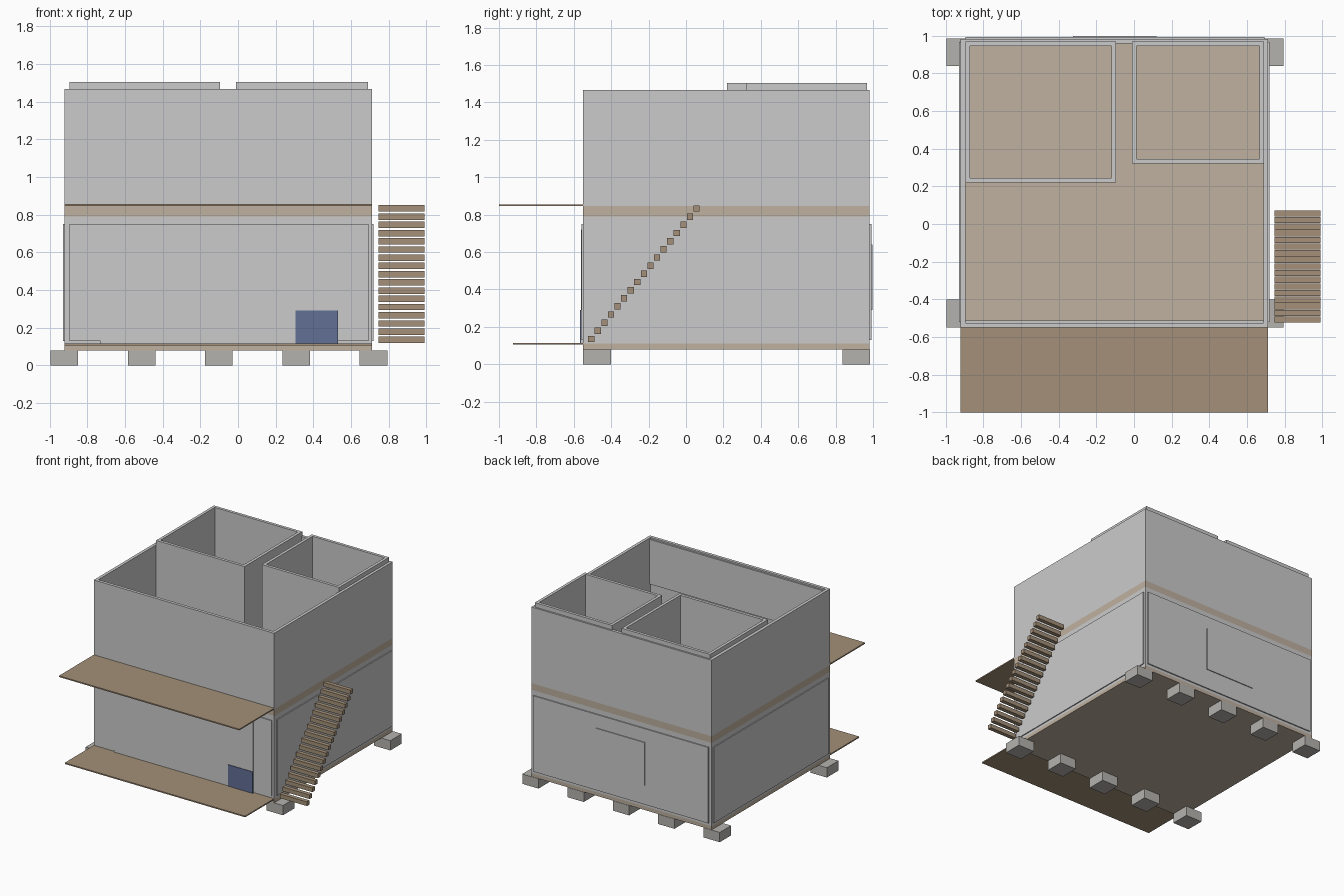
import bpy, bmesh

if "Cube" in bpy.data.objects:
    bpy.data.objects.remove(bpy.data.objects["Cube"])


def mat(name, c):
    m = bpy.data.materials.new(name)
    m.diffuse_color = (*c, 1)
    m.use_nodes = True
    m.node_tree.nodes["Principled BSDF"].inputs["Base Color"].default_value = m.diffuse_color
    return m


wood = mat("deck_wood", (0.37, 0.28, 0.19))
floor = mat("floor_beige", (0.52, 0.44, 0.35))
concrete = mat("footing_concrete", (0.46, 0.45, 0.42))
blue = mat("blue_panel", (0.12, 0.16, 0.30))


def box(name, x, y, z, m=None):
    bm = bmesh.new()
    bmesh.ops.create_cube(bm, size=1)
    for v in bm.verts:
        for i, (a, b) in enumerate((x, y, z)):
            v.co[i] = a if v.co[i] < 0 else b
    me = bpy.data.meshes.new(name)
    bm.to_mesh(me)
    bm.free()
    ob = bpy.data.objects.new(name, me)
    bpy.context.collection.objects.link(ob)
    if m:
        me.materials.append(m)
    return ob


def ring(name, x, y, z, t):
    """Open rectangular wall ring of thickness t, as one closed mesh."""
    bm = bmesh.new()
    loops = []
    for d, h in ((0, z[0]), (0, z[1]), (t, z[1]), (t, z[0])):
        x0, x1, y0, y1 = x[0] + d, x[1] - d, y[0] + d, y[1] - d
        loops.append([bm.verts.new((px, py, h)) for px, py in
                      ((x0, y0), (x1, y0), (x1, y1), (x0, y1))])
    for i in range(4):
        a, b = loops[i], loops[(i + 1) % 4]
        for j in range(4):
            k = (j + 1) % 4
            bm.faces.new((a[j], a[k], b[k], b[j]))
    bmesh.ops.recalc_face_normals(bm, faces=bm.faces)
    me = bpy.data.meshes.new(name)
    bm.to_mesh(me)
    bm.free()
    ob = bpy.data.objects.new(name, me)
    bpy.context.collection.objects.link(ob)


X, Y = (-0.92, 0.712), (-0.55, 0.982)

# Footings: two rows of five
for i in range(5):
    x0 = -0.995 + i * 0.41
    for side, y in (("front", (-0.55, -0.40)), ("back", (0.838, 0.985))):
        box(f"footing_{side}_{i + 1}", (x0, x0 + 0.147), y, (0, 0.08), concrete)

# Floors and storey walls
box("ground_floor", X, Y, (0.08, 0.11), floor)
ring("lower_walls", X, Y, (0.11, 0.79), 0.025)
box("upper_floor", X, Y, (0.79, 0.845), floor)
ring("upper_walls", X, Y, (0.845, 1.467), 0.025)

# Two upstairs rooms, slightly taller than the outer walls
ring("left_room", (-0.895, -0.095), (0.22, 0.968), (0.845, 1.503), 0.024)
ring("right_room", (-0.01, 0.69), (0.322, 0.968), (0.845, 1.503), 0.024)
box("closet_wall", (-0.095, -0.01), (0.957, 0.972), (0.845, 1.467))

# Cladding panels on the lower storey
PX, PY, PZ = (-0.895, 0.692), (-0.52, 0.966), (0.13, 0.75)
box("front_panel", PX, (-0.558, -0.54), PZ)
box("back_panel", PX, (0.97, 0.991), PZ)
box("left_panel", (-0.928, -0.91), PY, PZ)
box("right_panel", (0.70, 0.72), PY, PZ)
box("upper_front_inner_panel", PX, (-0.53, -0.512), (1.09, 1.455))
box("back_window", (-0.325, 0.12), (0.98, 0.998), (0.29, 0.64))
box("front_window", (-0.73, 0.53), (-0.562, -0.55), (0.115, 0.72))
box("blue_panel", (0.305, 0.53), (-0.567, -0.55), (0.11, 0.29), blue)

# Porch deck and balcony
box("porch_deck", X, (-0.925, -0.55), (0.105, 0.115), wood)
box("balcony_deck", X, (-1.0, -0.55), (0.845, 0.855), wood)

# Open stair of separate treads
for i in range(17):
    y, z = -0.507 + i * 0.0352, 0.135 + i * 0.0436
    box(f"stair_tread_{i + 1}", (0.745, 0.99), (y - 0.0165, y + 0.0165),
        (z - 0.017, z + 0.017), wood)
